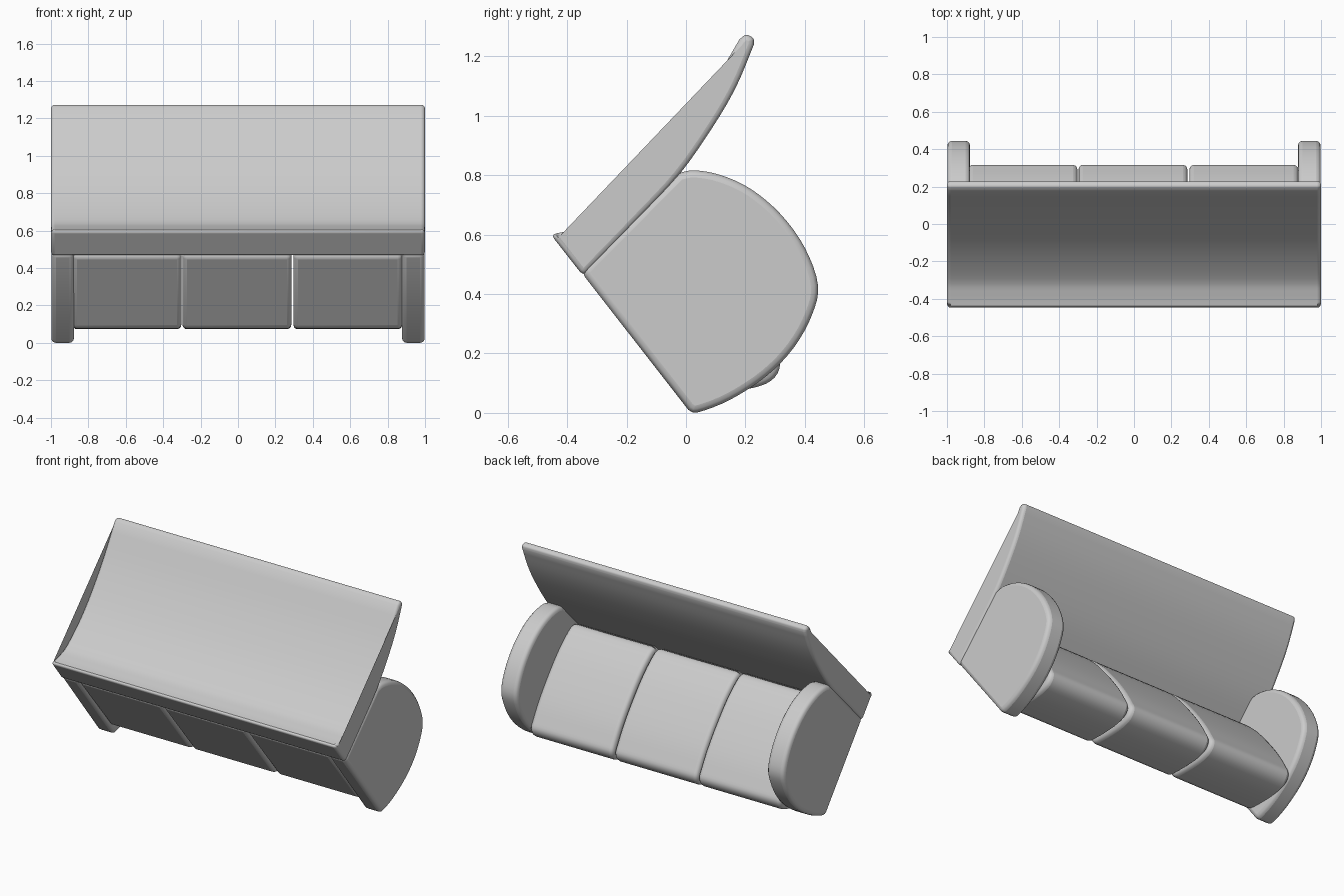
import bpy, bmesh, math
from mathutils import Vector

if "Cube" in bpy.data.objects:
    bpy.data.objects.remove(bpy.data.objects["Cube"], do_unlink=True)

GREY = (0.6, 0.6, 0.6, 1)
fabric = bpy.data.materials.new("light grey fabric")
fabric.use_nodes = True
fabric.diffuse_color = GREY
fabric.node_tree.nodes["Principled BSDF"].inputs["Base Color"].default_value = GREY


def smooth_run(pts, steps=4):
    """Catmull-Rom curve through the points; two points stay a straight line."""
    p = [Vector(q) for q in pts]
    if len(p) == 2:
        return p
    p = [2 * p[0] - p[1]] + p + [2 * p[-1] - p[-2]]
    out = []
    for a, b, c, d in zip(p, p[1:], p[2:], p[3:]):
        for i in range(steps):
            t = i / steps
            out.append(0.5 * (2 * b + (c - a) * t + (2 * a - 5 * b + 4 * c - d) * t ** 2
                              + (3 * b - a - 3 * c + d) * t ** 3))
    return out + [p[-2]]


def padded_prism(name, runs, x0, x1, bevel):
    """Side profile (y, z) made of smooth runs, extruded along x, edges softened."""
    outline = []
    for run in runs:
        for q in smooth_run(run):
            if all((q - o).length > 0.004 for o in outline):
                outline.append(q)
    bm = bmesh.new()
    face = bm.faces.new([bm.verts.new((x0, q.x, q.y)) for q in outline])
    ext = bmesh.ops.extrude_face_region(bm, geom=[face])
    moved = [v for v in ext["geom"] if isinstance(v, bmesh.types.BMVert)]
    bmesh.ops.translate(bm, verts=moved, vec=(x1 - x0, 0, 0))
    bmesh.ops.recalc_face_normals(bm, faces=bm.faces)
    mesh = bpy.data.meshes.new(name)
    bm.to_mesh(mesh)
    bm.free()
    mesh.materials.append(fabric)
    obj = bpy.data.objects.new(name, mesh)
    bpy.context.collection.objects.link(obj)
    mod = obj.modifiers.new("soft edges", "BEVEL")
    mod.width, mod.segments = bevel, 3
    mod.limit_method, mod.angle_limit = "ANGLE", math.radians(35)
    mod.use_clamp_overlap = False
    bpy.ops.object.select_all(action="DESELECT")
    bpy.context.view_layer.objects.active = obj
    obj.select_set(True)
    bpy.ops.object.shade_smooth_by_angle(angle=math.radians(40))
    return obj


# Rounded side arms
arm = [
    [(0.008, 0.01), (-0.354, 0.475)],
    [(-0.354, 0.475), (-0.025, 0.807)],
    [(-0.025, 0.807), (0.03, 0.816), (0.12, 0.799), (0.22, 0.752), (0.32, 0.667), (0.4, 0.555),
     (0.444, 0.43), (0.424, 0.33), (0.363, 0.22), (0.272, 0.125), (0.15, 0.045), (0.04, 0.002),
     (0.008, 0.01)],
]
padded_prism("left_arm", arm, 0.877, 0.998, 0.024)
padded_prism("right_arm", arm, -0.998, -0.877, 0.024)

# Curved backrest panel
back = [
    [(-0.346, 0.461), (-0.455, 0.6)],
    [(-0.455, 0.6), (-0.38, 0.618), (-0.29, 0.658), (-0.124, 0.81), (0.044, 1.03), (0.18, 1.257)],
    [(0.18, 1.257), (0.202, 1.272), (0.226, 1.26), (0.228, 1.238)],
    [(0.228, 1.238), (0.17, 1.1), (0.094, 0.968), (-0.024, 0.8), (-0.17, 0.643), (-0.346, 0.461)],
]
padded_prism("backrest", back, -1, 1, 0.018)

# Three seat cushions, flat underneath, crowned on top and bulging at the front
cushion = [
    [(-0.025, 0.076), (-0.338, 0.465)],
    [(-0.338, 0.465), (-0.14, 0.665)],
    [(-0.14, 0.665), (-0.08, 0.655), (0.03, 0.565), (0.14, 0.44), (0.23, 0.32), (0.29, 0.22),
     (0.316, 0.16), (0.286, 0.108), (0.21, 0.081), (0.1, 0.073), (-0.025, 0.076)],
]
for side, centre in (("left", 0.587), ("middle", -0.006), ("right", -0.594)):
    padded_prism(side + "_cushion", cushion, centre - 0.291, centre + 0.291, 0.024)
